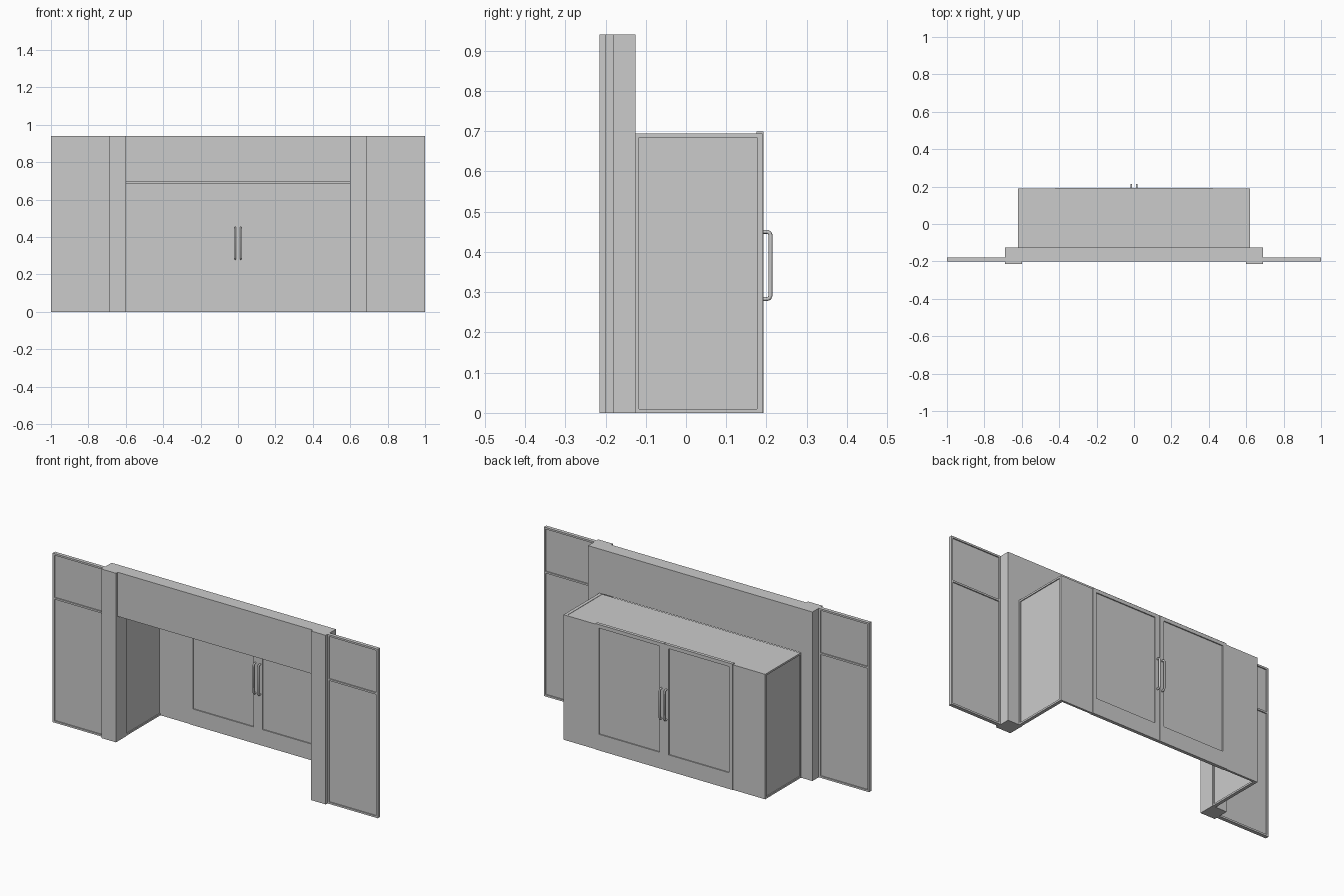
import bpy, math

if "Cube" in bpy.data.objects:
    bpy.data.objects.remove(bpy.data.objects["Cube"])


def box(name, x, y, z):
    """Box from (min, max) ranges on each axis."""
    x, y, z = sorted(x), sorted(y), sorted(z)
    v = [(a, b, c) for a in x for b in y for c in z]
    f = [(0, 1, 3, 2), (4, 6, 7, 5), (0, 4, 5, 1), (2, 3, 7, 6), (0, 2, 6, 4), (1, 5, 7, 3)]
    me = bpy.data.meshes.new(name)
    me.from_pydata(v, [], f)
    ob = bpy.data.objects.new(name, me)
    bpy.context.collection.objects.link(ob)
    return ob


def framed(name, axis, u, d, z, left, right, bottom, top, inset, rails=()):
    """Framed pane; u runs along the panel, d is its depth. axis 'x' or 'y' is the run."""
    u, d = sorted(u), sorted(d)

    def part(n, uu, dd, zz):
        return box(name + n, uu, dd, zz) if axis == 'x' else box(name + n, dd, uu, zz)
    iu = (u[0] + left, u[1] - right)
    part("_stile_a", (u[0], iu[0]), d, z)
    part("_stile_b", (iu[1], u[1]), d, z)
    part("_bottom_rail", iu, d, (z[0], z[0] + bottom))
    part("_top_rail", iu, d, (z[1] - top, z[1]))
    for r in rails:
        part("_mid_rail", iu, d, (r - 0.005, r + 0.005))
    part("_pane", iu, (d[0] + inset, d[1] - inset), (z[0] + bottom, z[1] - top))


def handle(name, x, y0, y1):
    """Round pull bar with bent ends."""
    s = math.copysign(0.008, y1 - y0)
    pts = [(y0, 0.283), (y1 - s, 0.283), (y1 - s * 0.3, 0.2854), (y1, 0.291),
           (y1, 0.442), (y1 - s * 0.3, 0.4476), (y1 - s, 0.45), (y0, 0.45)]
    cu = bpy.data.curves.new(name, 'CURVE')
    cu.dimensions = '3D'
    cu.bevel_depth = 0.005
    cu.bevel_resolution = 2
    cu.use_fill_caps = True
    sp = cu.splines.new('POLY')
    sp.points.add(len(pts) - 1)
    for p, (y, z) in zip(sp.points, pts):
        p.co = (x, y, z, 1)
    ob = bpy.data.objects.new(name, cu)
    bpy.context.collection.objects.link(ob)


H = 0.94       # facade height
R = 0.695      # vestibule height

# Header beam over the opening and the vestibule roof
box("header", (-0.6, 0.6), (-0.2, -0.125), (R, H))
box("roof", (-0.612, 0.612), (-0.125, 0.18), (R - 0.01, R - 0.002))

for s, side in ((-1, "left"), (1, "right")):
    # Facade column and outer window
    box(side + "_column", (s * 0.6, s * 0.69), (-0.215, -0.125), (0, H))
    framed(side + "_window", 'x', (s * 0.69, s * 1.0), (-0.2, -0.18), (0, H),
           0.01, 0.01, 0.01, 0.01, 0.006, rails=(0.69,))
    # Vestibule side wall and fixed back panel
    framed(side + "_side_wall", 'y', (-0.125, 0.187), (s * 0.602, s * 0.62), (0, R),
           0.008, 0.01, 0.01, 0.01, 0.005)
    box(side + "_back_panel", (s * 0.42, s * 0.62), (0.178, 0.19), (0, R))
    # Door leaf with recessed pane
    inner, outer = 0.027, 0.022
    l, r = (inner, outer) if s > 0 else (outer, inner)
    framed(side + "_door", 'x', (s * 0.001, s * 0.422), (0.175, 0.193), (0, 0.7),
           l, r, 0.09, 0.02, 0.006)
    # Pull handles on both faces
    handle(side + "_outer_handle", s * 0.015, 0.19, 0.21)
    handle(side + "_inner_handle", s * 0.015, 0.178, 0.158)
